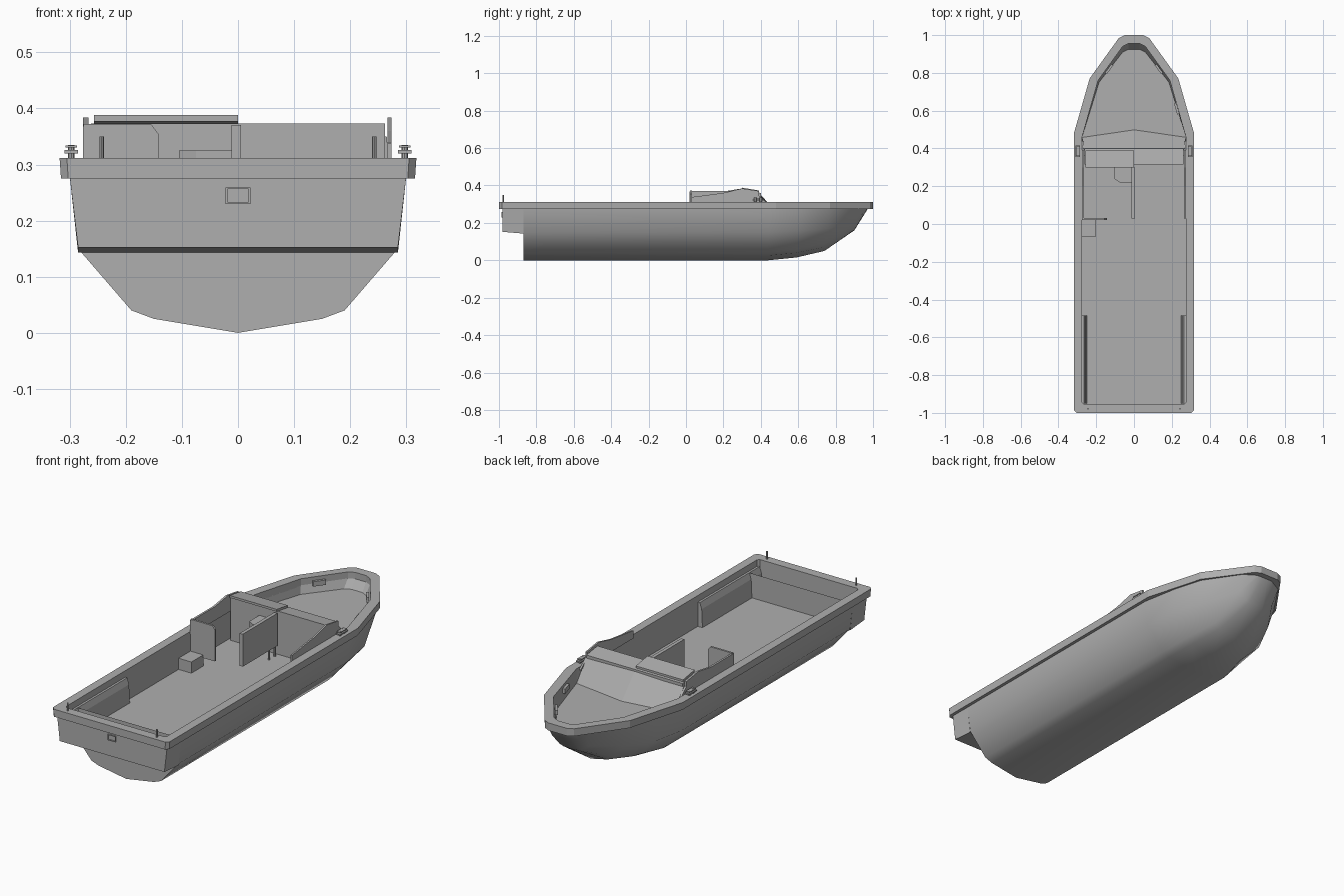
import bpy, math

if "Cube" in bpy.data.objects:
    bpy.data.objects.remove(bpy.data.objects["Cube"])

def material(name, v):
    m = bpy.data.materials.new(name)
    m.diffuse_color = (v, v, v, 1)
    m.use_nodes = True
    m.node_tree.nodes["Principled BSDF"].inputs["Base Color"].default_value = m.diffuse_color
    return m

GREY = material("hull_grey", .43)

def mesh(name, verts, faces, smooth=None):
    me = bpy.data.meshes.new(name)
    me.from_pydata(verts, [], faces)
    me.materials.append(GREY)
    ob = bpy.data.objects.new(name, me)
    bpy.context.collection.objects.link(ob)
    bpy.ops.object.select_all(action='DESELECT')
    ob.select_set(True)
    bpy.context.view_layer.objects.active = ob
    bpy.ops.object.mode_set(mode='EDIT')
    bpy.ops.mesh.select_all(action='SELECT')
    bpy.ops.mesh.normals_make_consistent(inside=False)
    bpy.ops.object.mode_set(mode='OBJECT')
    if smooth:
        bpy.ops.object.shade_smooth_by_angle(angle=math.radians(smooth))
    return ob

def prism(name, pts, axis, a, b):
    """Extrude a 2D profile along an axis from a to b."""
    put = {'x': lambda p, t: (t, p[0], p[1]),
           'y': lambda p, t: (p[0], t, p[1]),
           'z': lambda p, t: (p[0], p[1], t)}[axis]
    n = len(pts)
    verts = [put(p, t) for t in (a, b) for p in pts]
    faces = [(i, (i + 1) % n, n + (i + 1) % n, n + i) for i in range(n)]
    faces += [tuple(range(n)), tuple(range(n, 2 * n))]
    return mesh(name, verts, faces)

def box(name, x0, x1, y0, y1, z0, z1):
    return prism(name, [(x0, y0), (x1, y0), (x1, y1), (x0, y1)], 'z', z0, z1)

def rod(name, x, y, z0, z1, r, n=8):
    return prism(name, [(x + r * math.cos(i * math.tau / n), y + r * math.sin(i * math.tau / n))
                        for i in range(n)], 'z', z0, z1)

def mirrored(half):
    return half + [(-x, y) for x, y in reversed(half)]

# Hull loft: each half station runs keel to gunwale
main = [(0, 0), (.15, .025), (.19, .04), (.285, .15), (.30, .28)]
stations = [[(x, y, z) for x, z in main] for y in (-.87, .44)] + [
    [(0, .59, .015), (.13, .59, .04), (.165, .59, .06), (.262, .61, .157), (.267, .62, .28)],
    [(0, .74, .05), (.09, .74, .07), (.12, .74, .09), (.19, .76, .17), (.225, .765, .28)],
    [(0, .90, .16), (.04, .90, .163), (.06, .90, .17), (.10, .90, .20), (.11, .935, .28)],
    [(0, .97, .272), (.012, .97, .273), (.024, .972, .275), (.036, .973, .277), (.05, .974, .28)]]
verts = []
for s in stations:
    verts += [(-x, y, z) for x, y, z in reversed(s[1:])] + s
faces = [(9 * i + j, 9 * i + j + 1, 9 * i + j + 10, 9 * i + j + 9)
         for i in range(len(stations) - 1) for j in range(8)]
k = 9 * (len(stations) - 1)
mesh("hull", verts, faces + [tuple(range(9)), tuple(range(k, k + 9))], 50)

# Stern overhang above the lower transom
so = []
for y, zb in ((-.98, .152), (-.87, .143)):
    so += [(-.285, y, zb), (.285, y, zb), (.30, y, .28), (-.30, y, .28)]
mesh("stern_overhang", so, [(0, 1, 2, 3), (0, 1, 5, 4), (1, 2, 6, 5), (0, 3, 7, 4)])

# Gunwale rail ring
outer = mirrored([(.305, -1), (.318, -.985), (.318, .48), (.235, .77), (.08, .985), (.05, 1)])
inner = mirrored([(.265, -.955), (.275, -.945), (.275, .46), (.19, .76), (.06, .94), (.03, .955)])
n = len(outer)
verts = [(x * .992, y, .275) for x, y in outer] + [(x, y, .312) for x, y in outer] \
    + [(x, y, .312) for x, y in inner] + [(x, y, .275) for x, y in inner]
mesh("gunwale_rail", verts, [(r * n + i, r * n + (i + 1) % n, ((r + 1) % 4) * n + (i + 1) % n,
                              ((r + 1) % 4) * n + i) for r in range(4) for i in range(n)])

# Inner bulwark walls, cockpit floor and foredeck
def well(name, top, bottom, z):
    m = len(top)
    v = [(x, y, .28) for x, y in top] + [(x, y, z) for x, y in bottom]
    f = [(i, i + 1, m + i + 1, m + i) for i in range(m - 1)] + [tuple(range(m, 2 * m))]
    mesh(name, v, f).data.flip_normals()

cockpit = [(.275, .40), (.275, -.945), (.265, -.955), (-.265, -.955), (-.275, -.945), (-.275, .40)]
well("cockpit_well", cockpit, cockpit, .16)
well("foredeck", mirrored([(.275, .38), (.275, .46), (.19, .76), (.06, .94), (.03, .955)]),
     mirrored([(.275, .38), (.275, .46), (.185, .75), (.06, .91), (.03, .925)]), .24)

# Cabin front slope, windscreen beam and bulkhead
mesh("cabin_front", [(-.275, .46, .238), (0, .50, .238), (.275, .46, .238),
                     (.265, .395, .35), (0, .40, .35), (-.265, .395, .35),
                     (-.275, .36, .238), (.275, .36, .238), (.265, .36, .35), (-.265, .36, .35)],
     [(0, 1, 4, 5), (1, 2, 3, 4), (5, 4, 3, 8, 9), (2, 7, 8, 3), (0, 6, 9, 5), (6, 7, 8, 9)])
prism("bulkhead_and_beam", [(.315, .16), (.33, .16), (.33, .345), (.40, .345), (.40, .36), (.315, .373)],
      'x', -.262, .262)

# Dark visor over the left half
visor = prism("visor", [(.30, .377), (.39, .363), (.39, .373), (.30, .388)], 'x', -.257, 0)

# Side screens beside the helm
front = [(.30, .384), (.39, .37), (.39, .345), (.44, .30)]
prism("left_side_screen", [(.02, .30), (.02, .368), (.20, .368)] + front, 'x', -.276, -.266)
prism("right_side_screen", [(.03, .30), (.03, .338), (.20, .36)] + front, 'x', .266, .274)

# Helm partition on two posts, cross panel, console and seat
box("helm_partition", -.012, .005, .03, .30, .21, .37)
for y in (.245, .29):
    rod("partition_post", -.003, y, .16, .22, .005)
prism("cross_panel", [(-.275, .20), (-.142, .20), (-.142, .355), (-.155, .372), (-.275, .372)],
      'y', .022, .032)
prism("helm_console", [(-.105, .32), (-.105, .24), (-.075, .22), (-.012, .22), (-.012, .32)],
      'z', .27, .325)
box("seat_box", -.277, -.205, -.07, .025, .16, .215)

# Mirrored fittings: side lockers, bollards, stern posts, bow fairleads
for s in (-1, 1):
    locker = [(s * .276, .16), (s * .25, .16), (s * .254, .25), (s * .264, .28), (s * .276, .28)]
    prism("side_locker", locker, 'y', -.95, -.485)
    for y in (.37, .40):
        rod("bollard_post", s * .297, y, .31, .335, .006)
    box("bollard_bar", s * .297 - .012, s * .297 + .012, .355, .415, .32, .326)
    box("bollard_cap", s * .297 - .01, s * .297 + .01, .36, .41, .33, .334)
    rod("stern_post", s * .243, -.978, .31, .35, .004)
    ob = box("bow_fairlead", -.006, .006, -.03, .03, -.012, .012)
    ob.location = (s * .132, .82, .285)
    ob.rotation_euler.z = s * math.radians(36)
ob = box("side_fairlead", -.006, .006, -.03, .03, -.012, .012)
ob.location = (.226, .61, .285)
ob.rotation_euler.z = math.radians(16)

# Framed fitting on the transom
for x0, x1, z0, z1 in ((-.022, .022, .256, .259), (-.022, .022, .23, .233),
                       (-.022, -.019, .233, .256), (.019, .022, .233, .256)):
    box("transom_frame", x0, x1, -.986, -.979, z0, z1)
